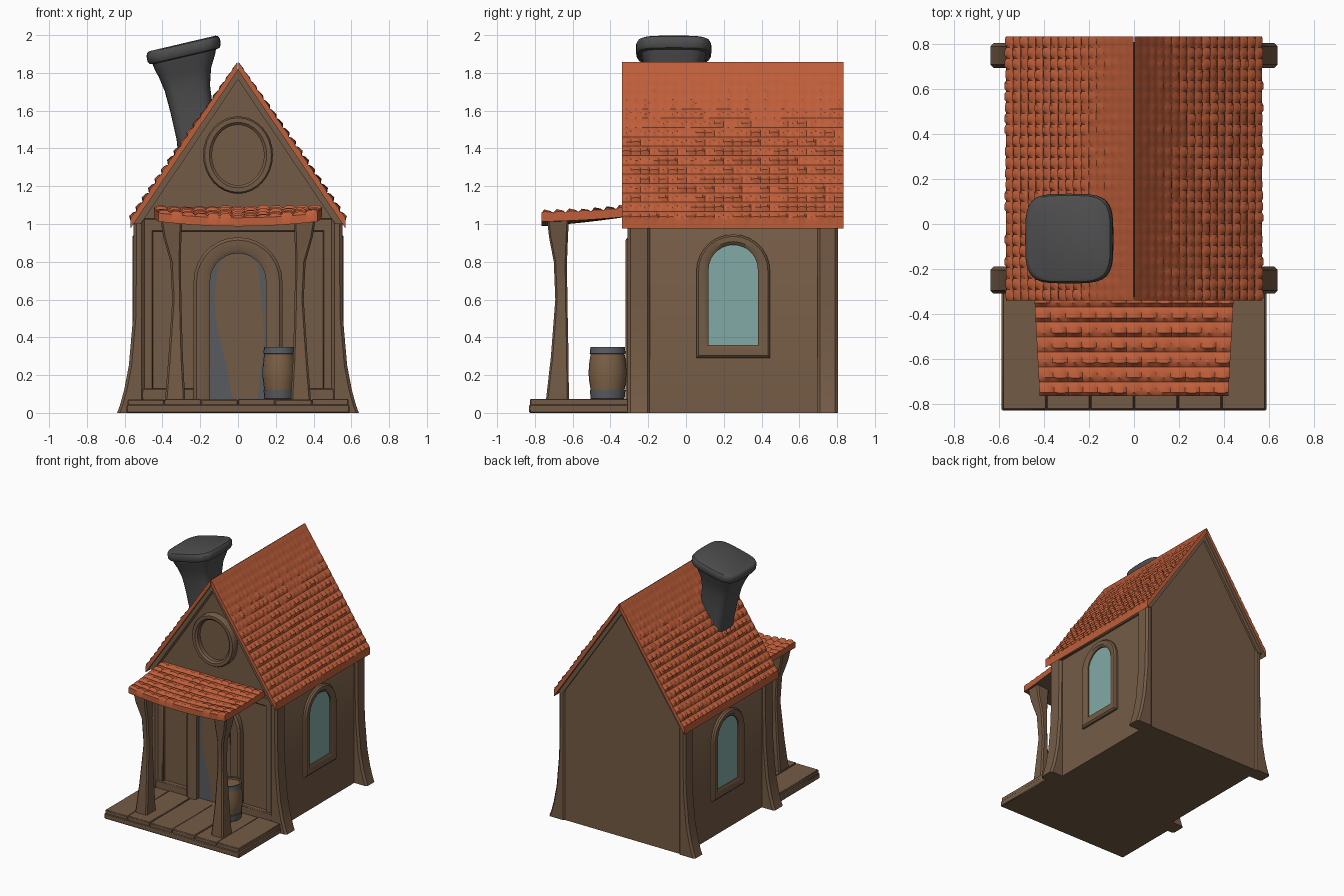
import bpy, bmesh, math, random
from mathutils import Vector

if "Cube" in bpy.data.objects:
    bpy.data.objects.remove(bpy.data.objects["Cube"])
random.seed(4)

def material(name, c):
    m = bpy.data.materials.new(name)
    m.diffuse_color = (*c, 1)
    m.use_nodes = True
    m.node_tree.nodes["Principled BSDF"].inputs["Base Color"].default_value = m.diffuse_color
    return m

WOOD = material("brown wood", (0.175, 0.105, 0.06))
TILE = material("orange roof tile", (0.52, 0.112, 0.042))
STONE = material("dark grey stone", (0.075, 0.075, 0.078))
GLASS = material("pale teal glass", (0.22, 0.40, 0.38))
CASK = material("barrel wood", (0.20, 0.118, 0.06))
IRON = material("grey iron", (0.10, 0.105, 0.115))

def make(name, verts, faces, mats, index=None):
    me = bpy.data.meshes.new(name)
    me.from_pydata([tuple(v) for v in verts], [], faces)
    for m in mats:
        me.materials.append(m)
    if index:
        me.polygons.foreach_set("material_index", index)
    bm = bmesh.new()
    bm.from_mesh(me)
    bmesh.ops.recalc_face_normals(bm, faces=bm.faces)
    bm.to_mesh(me)
    bm.free()
    ob = bpy.data.objects.new(name, me)
    bpy.context.collection.objects.link(ob)
    return ob

def loft(name, rings, mats, ring_loop=False, band_index=None):
    """Skin a list of equal-sized closed rings; capped unless ring_loop."""
    n, k = len(rings[0]), len(rings)
    verts = [p for r in rings for p in r]
    faces, idx = [], []
    for i in range(k if ring_loop else k - 1):
        j = (i + 1) % k
        for a in range(n):
            b = (a + 1) % n
            faces.append((i*n + a, i*n + b, j*n + b, j*n + a))
            idx.append(band_index[i] if band_index else 0)
    if not ring_loop:
        faces += [tuple(range(n)), tuple(range((k - 1)*n, k*n))]
        idx += [0, 0]
    return make(name, verts, faces, mats, idx)

def box(name, x, y, z, mat=WOOD, bevel=0.006):
    ring = lambda h: [(x[0], y[0], h), (x[1], y[0], h), (x[1], y[1], h), (x[0], y[1], h)]
    ob = loft(name, [ring(z[0]), ring(z[1])], [mat])
    if bevel:
        m = ob.modifiers.new("bevel", 'BEVEL')
        m.width = bevel
    return ob

def chamfered(x0, x1, y0, y1, z, c=0.015):
    return [(x0+c, y0, z), (x1-c, y0, z), (x1, y0+c, z), (x1, y1-c, z),
            (x1-c, y1, z), (x0+c, y1, z), (x0, y1-c, z), (x0, y0+c, z)]

def arch(w, z0, z1, n=14):
    """Arched outline (u, z), half width w."""
    pts = [(-w, z0), (w, z0)]
    return pts + [(w*math.cos(math.pi*i/n), z1 - w + w*math.sin(math.pi*i/n)) for i in range(n + 1)]

def ellipse(a, b, zc, n=32):
    return [(a*math.cos(2*math.pi*i/n), zc + b*math.sin(2*math.pi*i/n)) for i in range(n)]

def frame(name, outer, inner, place, depth, c=0.012):
    """Chamfered moulding between two outlines."""
    mix = lambda t: [(o[0]+(i[0]-o[0])*t, o[1]+(i[1]-o[1])*t) for o, i in zip(outer, inner)]
    prof = [(0, -.01), (0, depth-c), (.18, depth), (.7, depth), (1, depth-c), (1, -.01)]
    loft(name, [[place(u, w, d) for u, w in mix(t)] for t, d in prof], [WOOD], True)

def plate(name, outline, place, d, mat):
    loft(name, [[place(u, w, e) for u, w in outline] for e in (d - .008, d)], [mat])

def tiled_slab(name, surf, up, cols, rows, thick, amp, fade):
    """Thick sheet whose top carries rounded overlapping tiles."""
    s = 4
    nu, nv = cols*s, rows*s
    jit = [[random.uniform(.55, 1.1) for _ in range(cols)] for _ in range(rows)]
    top, low = [], []
    for j in range(nv + 1):
        r, f = min(j//s, rows - 1), (j % s)/(s - 1)
        for i in range(nu + 1):
            c = min(i//s, cols - 1)
            h = (0.35 + .65*f)*(0.35 if i % s == 0 else 1)*jit[r][c]
            h = 0 if j % s == 0 else h
            v = min(1, (j + (.25 if j % s == 0 else 0))/nv)
            p = Vector(surf(i/nu, v))
            top.append(p + up*h*amp*(min(1, .1 + v*1.7) if fade else 1))
            low.append(p - Vector((0, 0, thick)))
    N, W = len(top), nu + 1
    faces, idx = [], []
    for j in range(nv):
        for i in range(nu):
            q = (j*W + i, j*W + i + 1, (j+1)*W + i + 1, (j+1)*W + i)
            faces += [q, tuple(N + a for a in reversed(q))]
            idx += [0, 1]
    edge = list(range(W)) + [j*W + nu for j in range(1, nv + 1)] + \
        [nv*W + i for i in range(nu - 1, -1, -1)] + [j*W for j in range(nv - 1, 0, -1)]
    for a, b in zip(edge, edge[1:] + edge[:1]):
        faces.append((a, b, N + b, N + a))
        idx.append(0)
    make(name, top + low, faces, [TILE, WOOD], idx)

# House body with gables
gable = [(-.53, 0), (.53, 0), (.53, 1.03), (0, 1.815), (-.53, 1.03)]
loft("house_walls", [[(x, y, z) for x, z in gable] for y in (-.27, .795)], [WOOD])

# Main roof, barge boards, corner posts, side windows, wall trim
for s, side in ((-1, "left"), (1, "right")):
    tiled_slab("roof_" + side, lambda u, v: (s*.57*v, -.34 + 1.175*u, 1.86 - .84*v),
               Vector((s*.83, 0, .56)), 24, 17, .045, .017, True)
    barge = [(0, 1.82), (s*.555, 1.0), (s*.515, 1.0), (0, 1.765)]
    for y0, y1 in ((-.325, -.26), (.79, .81)):
        loft("barge_board_" + side, [[(x, y, z) for x, z in barge] for y in (y0, y1)], [WOOD])
    for y0, y1 in ((-.31, -.19), (.695, .805)):
        rings = []
        for z, xo in ((0, .64), (.04, .625), (.12, .603), (.25, .578), (.5, .556), (.8, .552), (1.03, .552)):
            a, b = sorted((s*.495, s*xo))
            rings.append(chamfered(a, b, y0, y1, z))
        loft("corner_post_" + side, rings, [WOOD])
    box("eave_beam_" + side, sorted((s*.50, s*.55)), (-.25, .75), (.985, 1.03))
    on_side = lambda u, w, d: (s*(.53 + d), .25 + u, w)
    frame("side_window_frame_" + side, arch(.195, .29, .945), arch(.13, .36, .89), on_side, .028)
    plate("side_window_glass_" + side, arch(.135, .355, .895), on_side, .006, GLASS)
    box("front_skirting_" + side, sorted((s*.22, s*.51)), (-.305, -.26), (.06, .13))
    box("front_stile_" + side, sorted((s*.45, s*.51)), (-.295, -.26), (.06, 1.0))
    # Porch post with flared ends
    rings = []
    for z, xi, xo, y0, y1 in ((.0, .28, .385, -.74, -.62), (.08, .28, .385, -.74, -.62),
                              (.3, .292, .368, -.715, -.622), (.6, .30, .348, -.692, -.628),
                              (.8, .302, .358, -.70, -.63), (.93, .30, .395, -.725, -.625),
                              (1.02, .295, .41, -.735, -.62)):
        a, b = sorted((s*xi, s*xo))
        rings.append(chamfered(a, b, y0, y1, z, .01))
    loft("porch_post_" + side, rings, [WOOD])
box("front_rail", (-.5, .5), (-.295, -.26), (.96, 1.03))

# Door, door frame and round gable window
on_front = lambda u, w, d: (u, -.27 - d, w)
frame("door_frame", arch(.235, .07, .93), arch(.148, .07, .845), on_front, .05)
plate("door_panel", arch(.15, .07, .848), on_front, .004, IRON)
leaf = [(-.03, .075), (.105, .075), (.115, .2), (.14, .4), (.125, .6), (.105, .79), (.06, .83),
        (0, .845), (-.06, .83), (-.105, .79), (-.125, .6), (-.11, .45), (-.06, .25)]
plate("door_leaf", leaf, on_front, .009, WOOD)
frame("round_window_frame", ellipse(.185, .205, 1.365), ellipse(.138, .16, 1.365), on_front, .05)
plate("round_window_pane", ellipse(.14, .165, 1.365), on_front, .006, WOOD)

# Porch floor: base slab and planks
box("porch_base", (-.59, .59), (-.83, -.2), (0, .045))
for i in range(6):
    x = -.585 + i*.195
    box("porch_plank", (x + .001, x + .194), (-.825, -.25), (.04, .07 + .004*(i % 2)), bevel=.004)

# Porch roof, sagging between upturned corners
def porch(u, v):
    t = 2*u - 1
    return (t*(.445 - .025*v), -.30 - .465*v, 1.085 - .07*v + .018*v*v + .025*t*t*v)
tiled_slab("porch_roof", porch, Vector((0, -.15, 1)), 13, 7, .045, .02, False)

# Chimney: leaning flared stack with a tilted cap
def rounded_square(cx, z, a, tilt, n=32):
    out = []
    for i in range(n):
        t = 2*math.pi*i/n
        c, s = math.cos(t), math.sin(t)
        x = a*math.copysign(abs(c)**.5, c)
        y = a*math.copysign(abs(s)**.5, s)
        out.append((cx + x*math.cos(tilt), -.065 + y, z + x*math.sin(tilt)))
    return out
stack = ((-.20, 1.25, .105, 0), (-.215, 1.45, .11, .03), (-.245, 1.6, .113, .08), (-.268, 1.72, .121, .14),
         (-.28, 1.80, .14, .19), (-.283, 1.86, .165, .22), (-.284, 1.885, .172, .23), (-.282, 1.89, .19, .23),
         (-.285, 1.905, .199, .23), (-.29, 1.935, .2, .23), (-.293, 1.95, .192, .23), (-.294, 1.956, .18, .23))
loft("chimney", [rounded_square(*r) for r in stack], [STONE])

# Barrel with iron hoops
def circle(r, z, n=20):
    return [(.22 + .9*r*math.cos(2*math.pi*i/n), -.415 + r*math.sin(2*math.pi*i/n), z) for i in range(n)]
prof = ((.085, .07), (.09, .075), (.094, .12), (.09, .122), (.098, .17), (.101, .21), (.098, .26),
        (.09, .312), (.095, .314), (.091, .35), (.078, .35), (.078, .335))
loft("barrel", [circle(*p) for p in prof], [CASK, IRON], False, [1, 1, 1, 0, 0, 0, 0, 1, 1, 1, 0])

# Smooth shading with sharp edges kept
bpy.ops.object.select_all(action='SELECT')
bpy.context.view_layer.objects.active = bpy.context.selected_objects[0]
bpy.ops.object.shade_smooth_by_angle(angle=math.radians(35))
